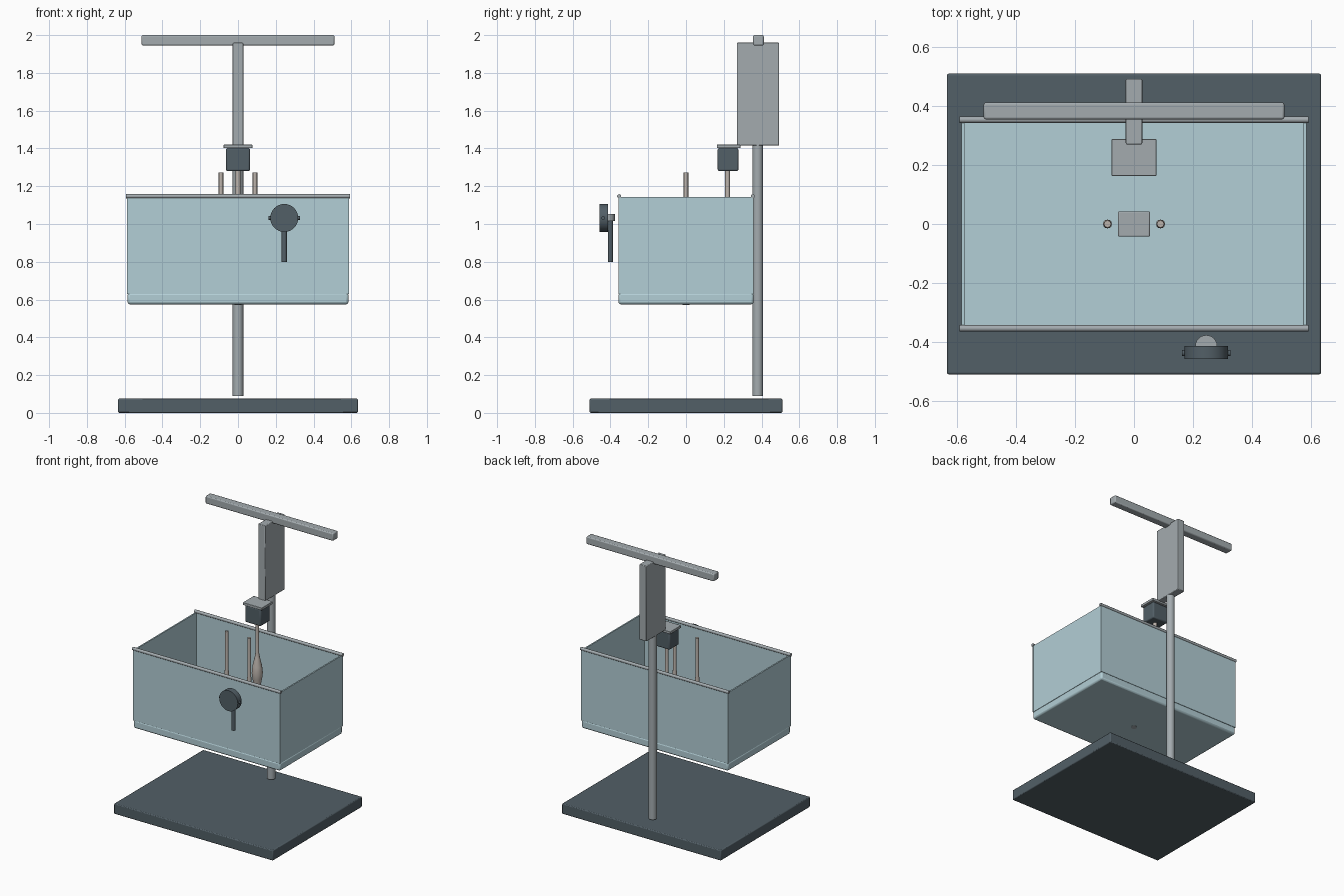
import bpy, bmesh, math
from mathutils import Matrix

if "Cube" in bpy.data.objects:
    bpy.data.objects.remove(bpy.data.objects["Cube"])


def material(name, rgb):
    m = bpy.data.materials.new(name)
    m.diffuse_color = (*rgb, 1)
    m.use_nodes = True
    m.node_tree.nodes["Principled BSDF"].inputs["Base Color"].default_value = m.diffuse_color
    return m


GLASS = material("pale blue glass", (0.45, 0.62, 0.67))
SLATE = material("dark slate", (0.085, 0.115, 0.135))
METAL = material("grey metal", (0.37, 0.41, 0.43))
ROD = material("warm grey rod", (0.50, 0.45, 0.41))


def finish(name, bm, mat, bevel=0):
    me = bpy.data.meshes.new(name)
    bmesh.ops.recalc_face_normals(bm, faces=bm.faces)
    bm.to_mesh(me)
    bm.free()
    ob = bpy.data.objects.new(name, me)
    bpy.context.collection.objects.link(ob)
    me.materials.append(mat)
    if bevel:
        b = ob.modifiers.new("bevel", 'BEVEL')
        b.width, b.segments = bevel, 2
    bpy.ops.object.select_all(action='DESELECT')
    ob.select_set(True)
    bpy.context.view_layer.objects.active = ob
    bpy.ops.object.shade_smooth_by_angle(angle=math.radians(40))
    return ob


def box(name, x, y, z, mat, bevel=0):
    """Box from (min, max) ranges."""
    bm = bmesh.new()
    bmesh.ops.create_cube(bm, size=1)
    for v in bm.verts:
        for i, (a, b) in enumerate((x, y, z)):
            v.co[i] = (a + b) / 2 + v.co[i] * (b - a)
    return finish(name, bm, mat, bevel)


def tube(name, centre, r, length, mat, axis='Z', sides=20):
    """Cylinder centred on a point along one axis."""
    rot = {'Z': Matrix(), 'X': Matrix.Rotation(math.pi / 2, 4, 'Y'),
           'Y': Matrix.Rotation(math.pi / 2, 4, 'X')}[axis]
    bm = bmesh.new()
    bmesh.ops.create_cone(bm, cap_ends=True, segments=sides, radius1=r, radius2=r,
                          depth=length, matrix=Matrix.Translation(centre) @ rot)
    return finish(name, bm, mat)


def lathe(name, x, y, profile, mat, sides=16):
    """Turned shape from (radius, z) points, capped at both ends."""
    bm = bmesh.new()
    rings = [[bm.verts.new((x + r * math.cos(k * math.tau / sides),
                            y + r * math.sin(k * math.tau / sides), z))
              for k in range(sides)] for r, z in profile]
    for a, b in zip(rings, rings[1:]):
        for k in range(sides):
            n = (k + 1) % sides
            bm.faces.new((a[k], a[n], b[n], b[k]))
    bm.faces.new(rings[0])
    bm.faces.new(rings[-1])
    return finish(name, bm, mat)


# Base and upright stand
box("base_plate", (-0.635, 0.635), (-0.51, 0.51), (0, 0.075), SLATE, 0.006)
tube("stand_pole", (0, 0.38, 0.755), 0.028, 1.33, METAL)
box("upper_plate", (-0.028, 0.028), (0.27, 0.492), (1.415, 1.96), METAL, 0.004)
box("top_bar", (-0.51, 0.51), (0.355, 0.412), (1.945, 2.0), METAL, 0.007)

# Open tank: floor, walls, and rails on the long edges
box("tank_floor", (-0.585, 0.585), (-0.358, 0.358), (0.575, 0.635), GLASS, 0.012)
for s, side in ((-1, "front"), (1, "back")):
    box(side + "_wall", (-0.588, 0.588), sorted((s * 0.35, s * 0.358)), (0.63, 1.142), GLASS)
    tube(side + "_rail", (0, s * 0.354, 1.147), 0.011, 1.185, METAL, 'X', 12)
for s, side in ((-1, "left"), (1, "right")):
    box(side + "_wall", sorted((s * 0.575, s * 0.585)), (-0.35, 0.35), (0.63, 1.142), GLASS)
tube("drain_stub", (0, 0, 0.574), 0.018, 0.008, METAL)

# Rods and block inside the tank
for s, side in ((-1, "left"), (1, "right")):
    lathe(side + "_rod", s * 0.09, 0, [(0.007, 0.64), (0.015, 0.86), (0.015, 0.97),
                                       (0.012, 1.0), (0.012, 1.272)], ROD, 12)
box("floor_block", (-0.054, 0.054), (-0.043, 0.043), (0.63, 0.70), METAL, 0.004)

# Stirrer motor with shaft and spindle-shaped bulb
box("motor_body", (-0.063, 0.063), (0.168, 0.277), (1.28, 1.402), SLATE, 0.008)
box("motor_cap", (-0.076, 0.076), (0.163, 0.288), (1.402, 1.42), METAL, 0.002)
lathe("stirrer_shaft", 0, 0.22, [(0.01, 0.74), (0.018, 0.80), (0.032, 0.87), (0.037, 0.91),
                                 (0.032, 0.96), (0.018, 1.02), (0.013, 1.05), (0.013, 1.29)], ROD)

# Round dial on the front with its pin, bracket and stem
tube("dial", (0.245, -0.436, 1.032), 0.074, 0.044, SLATE, 'Y', 32)
tube("dial_pin", (0.245, -0.438, 1.032), 0.01, 0.165, SLATE, 'X', 12)
tube("dial_bracket", (0.245, -0.414, 1.034), 0.037, 0.036, METAL, 'Z', 24)
tube("dial_stem", (0.245, -0.4, 0.91), 0.014, 0.22, SLATE, 'Z', 16)
